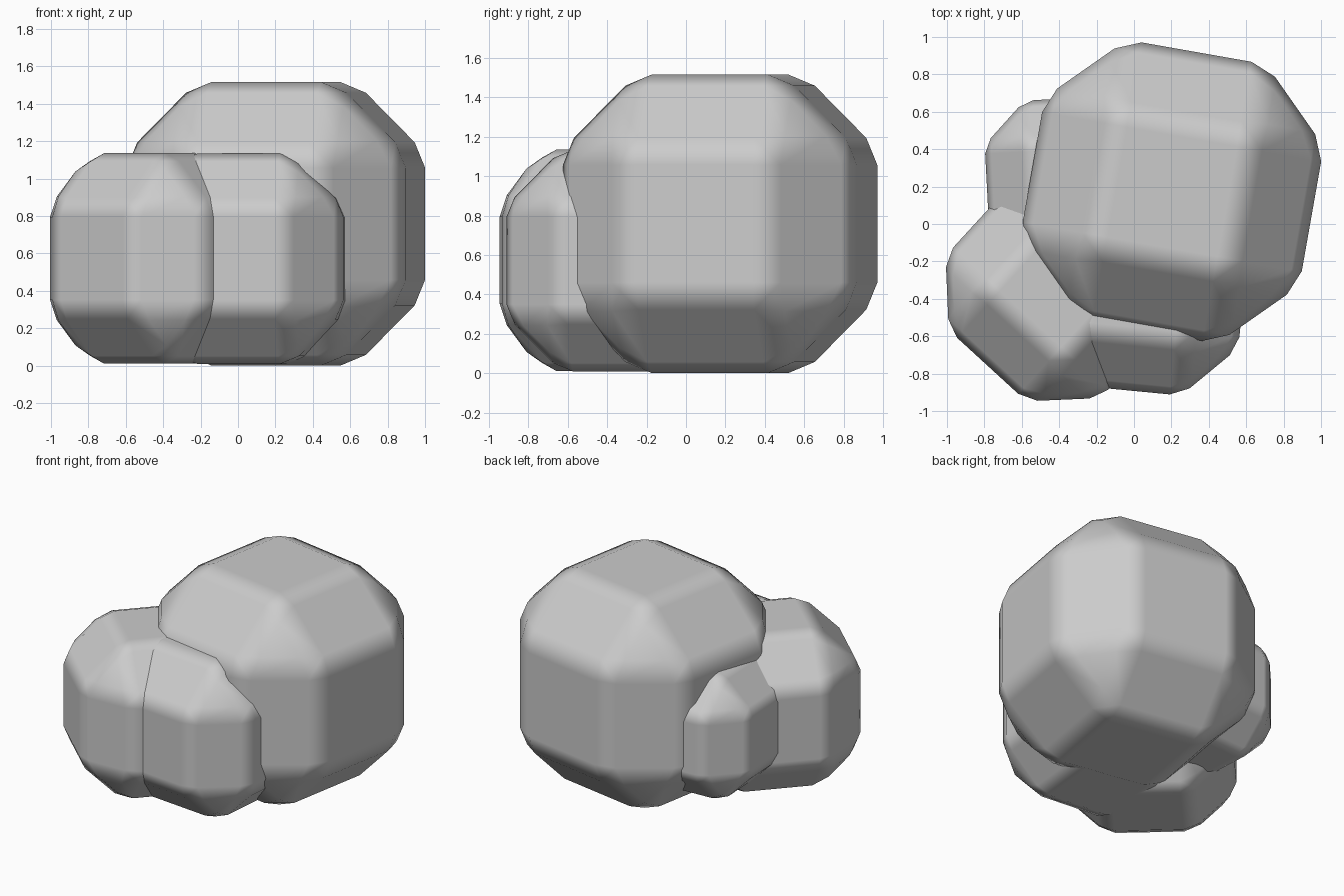
import bpy, bmesh, math

if "Cube" in bpy.data.objects:
    bpy.data.objects.remove(bpy.data.objects["Cube"])


def boulder(name, center, size, turn):
    """Cube with a wide chamfer, whose edges are softened by a narrow second bevel."""
    bm = bmesh.new()
    bmesh.ops.create_cube(bm, size=size)
    for offset in (0.25 * size, 0.053 * size):
        bmesh.ops.bevel(bm, geom=bm.edges[:], offset=offset, offset_type='OFFSET',
                        segments=1, profile=0.5, affect='EDGES', clamp_overlap=True)
    bmesh.ops.recalc_face_normals(bm, faces=bm.faces[:])
    for f in bm.faces:
        f.smooth = True
    me = bpy.data.meshes.new(name)
    bm.to_mesh(me)
    bm.free()
    ob = bpy.data.objects.new(name, me)
    ob.location = center
    ob.rotation_euler.z = math.radians(turn)
    bpy.context.collection.objects.link(ob)
    # large faces stay visually flat, narrow strips blend
    wn = ob.modifiers.new("face_weighting", 'WEIGHTED_NORMAL')
    wn.weight = 100
    return ob


# Main rock
boulder("large_boulder", (0.203, 0.173, 0.758), 1.515, -10)
# Two medium rocks in front
boulder("left_boulder", (-0.403, -0.343, 0.573), 1.125, -42.5)
boulder("front_boulder", (0.025, -0.33, 0.571), 1.125, -5.5)
# Small rock tucked in at the back left
boulder("small_back_boulder", (-0.337, 0.222, 0.60), 0.90, 3)
